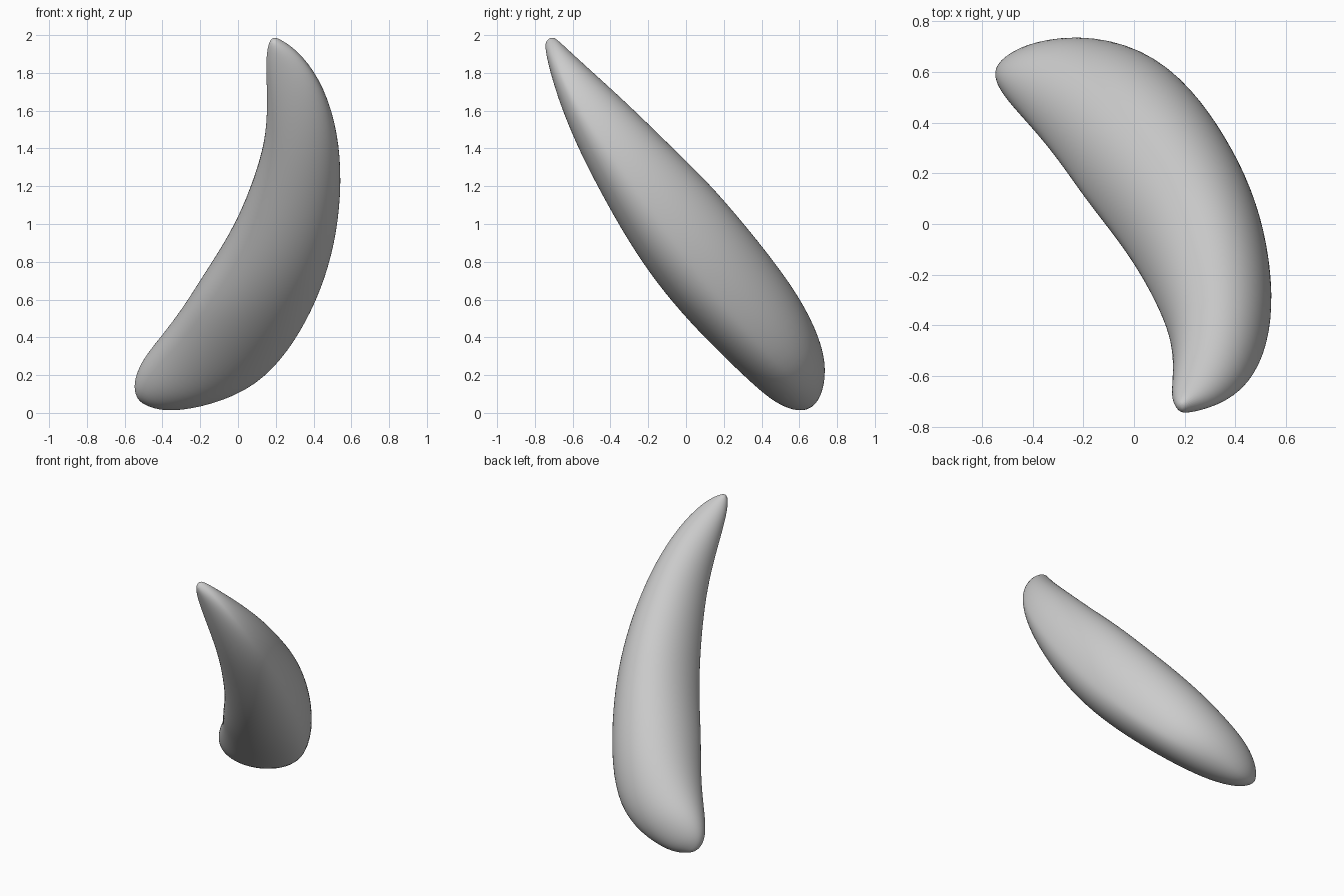
import bpy, bmesh, math
from mathutils import Vector

cube = bpy.data.objects.get("Cube")
if cube:
    bpy.data.objects.remove(cube, do_unlink=True)

# Leaning frame: ALONG runs up the body, OUT is its thickness direction
ALONG = Vector((0, -0.585, 0.811))
OUT = Vector((0, 0.811, 0.585))
ORIGIN = Vector((0, 0, 1))
SIDES = 32

# Ribs: inner edge (x, along), outer edge (x, along), thickness top, bottom, edge
RIBS = [
    (.165, 1.205, .215, 1.215, .015, -.05, -.015),
    (.145, 1.11, .32, 1.15, .03, -.09, -.04),
    (.155, .90, .44, .98, .07, -.16, -.08),
    (.15, .65, .52, .72, .125, -.225, -.10),
    (.10, .40, .55, .42, .172, -.268, -.10),
    (.01, .10, .535, .10, .228, -.303, -.10),
    (-.09, -.14, .485, -.20, .25, -.31, -.09),
    (-.21, -.37, .40, -.48, .264, -.29, -.08),
    (-.32, -.60, .28, -.76, .262, -.25, -.05),
    (-.43, -.78, .12, -1.0, .225, -.21, -.02),
    (-.52, -.92, -.10, -1.13, .165, -.175, 0),
    (-.555, -1.03, -.33, -1.185, .07, -.12, -.02),
    (-.54, -1.10, -.44, -1.165, 0, -.07, -.035),
]


def rib_ring(bm, rib):
    """Rounded cross-section spanning from the inner to the outer edge."""
    xi, si, xo, so, top, bottom, edge = rib
    inner = Vector((xi, 0, 0)) + ALONG * si
    outer = Vector((xo, 0, 0)) + ALONG * so
    centre, half = ORIGIN + (inner + outer) / 2, (outer - inner) / 2
    ring = []
    for i in range(SIDES):
        a = 2 * math.pi * i / SIDES
        height = (top - edge) if math.sin(a) > 0 else (edge - bottom)
        ring.append(bm.verts.new(centre + half * math.cos(a)
                                 + OUT * (edge + height * math.sin(a))))
    return ring


# Curved body lofted through the ribs
bm = bmesh.new()
rings = [rib_ring(bm, r) for r in RIBS]
for a, b in zip(rings, rings[1:]):
    for i in range(SIDES):
        j = (i + 1) % SIDES
        bm.faces.new((a[i], a[j], b[j], b[i]))

# Rounded ends
for ring, push in ((rings[0], ALONG * .012),
                   (rings[-1], Vector((-.015, 0, 0)) - ALONG * .01)):
    tip = bm.verts.new(sum((v.co for v in ring), Vector()) / SIDES + push)
    for i in range(SIDES):
        bm.faces.new((ring[i], ring[(i + 1) % SIDES], tip))
bmesh.ops.recalc_face_normals(bm, faces=bm.faces)

mesh = bpy.data.meshes.new("curved_body")
bm.to_mesh(mesh)
bm.free()
body = bpy.data.objects.new("curved_body", mesh)
bpy.context.collection.objects.link(body)
mesh.shade_smooth()
smooth = body.modifiers.new("smooth_surface", 'SUBSURF')
smooth.levels = smooth.render_levels = 2

# Plain grey
grey = bpy.data.materials.new("light_grey")
grey.use_nodes = True
colour = (0.6, 0.6, 0.6, 1)
grey.diffuse_color = colour
grey.node_tree.nodes["Principled BSDF"].inputs["Base Color"].default_value = colour
mesh.materials.append(grey)
